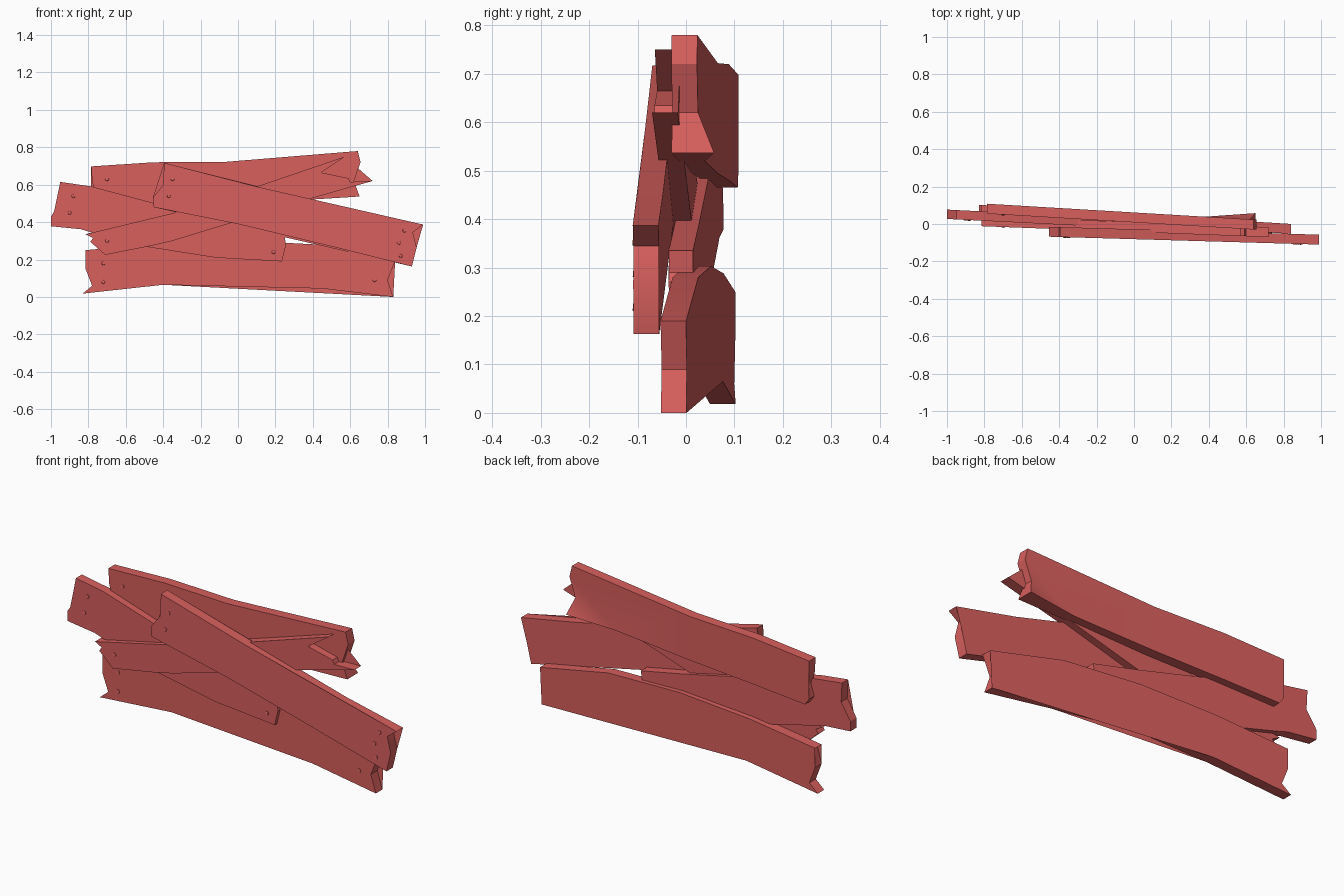
import bpy
import bmesh
from math import radians
from mathutils import Matrix, Vector

cube = bpy.data.objects.get("Cube")
if cube:
    bpy.data.objects.remove(cube, do_unlink=True)

# Single painted-wood colour
red = bpy.data.materials.new("red_wood")
red.use_nodes = True
colour = (0.68, 0.115, 0.11, 1.0)
red.diffuse_color = colour
shader = red.node_tree.nodes["Principled BSDF"]
shader.inputs["Base Color"].default_value = colour
shader.inputs["Roughness"].default_value = 0.8


def finish(name, bm):
    bmesh.ops.recalc_face_normals(bm, faces=bm.faces[:])
    mesh = bpy.data.meshes.new(name)
    bm.to_mesh(mesh)
    bm.free()
    mesh.materials.append(red)
    obj = bpy.data.objects.new(name, mesh)
    bpy.context.scene.collection.objects.link(obj)
    return obj


def plank(name, outline, left, right, thickness, nails, warp=None):
    """Extrude a jagged side outline; its front leans from left=(x, y) to right=(x, y)."""
    slope = (right[1] - left[1]) / (right[0] - left[0])

    def front_y(x):
        return left[1] + slope * (x - left[0])

    bm = bmesh.new()
    front = [bm.verts.new((x, front_y(x), z)) for x, z in outline]
    back = [bm.verts.new(v.co + Vector((0, thickness, 0))) for v in front]
    if warp:
        corner, amount = warp
        back[corner].co.y += amount
    caps = [bm.faces.new(front), bm.faces.new(back[::-1])]
    for i in range(len(front)):
        j = (i + 1) % len(front)
        bm.faces.new((front[i], back[i], back[j], front[j]))
    bmesh.ops.triangulate(bm, faces=caps)
    finish(name, bm)

    # Small low nail heads on the front face
    for number, (x, z) in enumerate(nails, 1):
        bm = bmesh.new()
        place = Matrix.Translation((x, front_y(x), z)) @ Matrix.Rotation(radians(84), 4, "X")
        bmesh.ops.create_cone(bm, cap_ends=True, segments=8, radius1=0.011,
                              radius2=0.009, depth=0.006, matrix=place)
        finish(f"{name}_nail_{number}", bm)


# Outlines run along the top edge, down the right end, back along the bottom, up the left end
plank("top_plank",
      [(-.785, .698), (-.45, .72), (-.07, .722), (.64, .78),
       (.655, .72), (.62, .62), (.65, .537),
       (.38, .52), (-.05, .495), (-.45, .48), (-.76, .465),
       (-.785, .5), (-.765, .56), (-.78, .62)],
      left=(-.78, .055), right=(.65, -.03), thickness=.053,
      nails=[(-.7, .63)], warp=(6, .035))

plank("left_short_plank",
      [(-.95, .615), (-.78, .59), (-.35, .475), (0, .39), (.25, .335),
       (.243, .29), (.255, .27), (.235, .19),
       (-.12, .21), (-.47, .265), (-.8, .35), (-.84, .362), (-1, .378),
       (-1, .43), (-.945, .515)],
      left=(-1, .027), right=(.24, -.035), thickness=.05,
      nails=[(-.88, .54), (-.9, .45), (.19, .24)])

plank("splintered_plank",
      [(-.815, .335), (-.34, .45), (.1, .59), (.57, .75),
       (.445, .665), (.59, .635), (.6, .615), (.72, .62),
       (.37, .52), (-.04, .395), (-.35, .3), (-.47, .272), (-.71, .225),
       (-.685, .265), (-.79, .295), (-.775, .315)],
      left=(-.81, -.012), right=(.72, -.07), thickness=.053,
      nails=[(-.7, .3)])

plank("bottom_plank",
      [(-.815, .25), (-.42, .288), (0, .303), (.43, .28), (.84, .19),
       (.8, .09), (.83, 0),
       (.45, .045), (0, .09), (-.4, .065), (-.83, .018),
       (-.78, .06), (-.815, .15), (-.79, .23)],
      left=(-.82, .049), right=(.83, -.052), thickness=.053,
      nails=[(-.72, .18), (-.72, .08), (.73, .09)])

plank("front_long_plank",
      [(-.395, .717), (.1, .59), (.65, .455), (.99, .387),
       (.935, .345), (.955, .265), (.93, .163),
       (.5, .27), (0, .39), (-.45, .48),
       (-.455, .53), (-.4, .6)],
      left=(-.45, -.068), right=(.99, -.11), thickness=.053,
      nails=[(-.35, .63), (-.37, .54), (.89, .355), (.86, .29), (.87, .22)])

# Flat planks with crisp edges
bpy.ops.object.select_all(action="DESELECT")
for obj in bpy.context.scene.objects:
    if obj.type == "MESH":
        obj.select_set(True)
        bpy.context.view_layer.objects.active = obj
bpy.ops.object.shade_smooth_by_angle(angle=radians(30))
